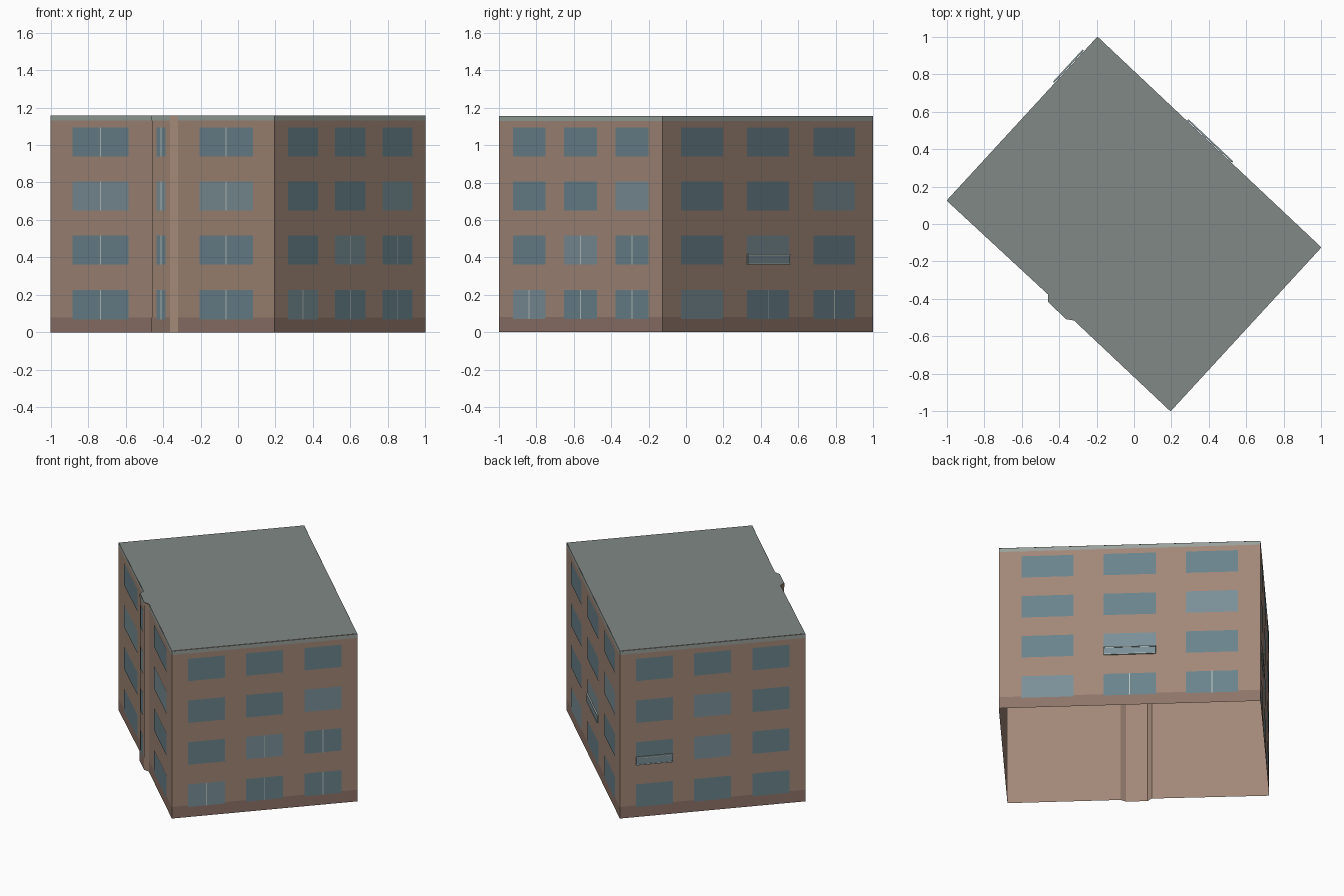
import bpy
from mathutils import Vector

if "Cube" in bpy.data.objects:
    bpy.data.objects.remove(bpy.data.objects["Cube"])

H = 1.157
ROWS = [(0.07, 0.226), (0.362, 0.517), (0.651, 0.806), (0.94, 1.094)]
COLS = [(0.087, 0.285), (0.40, 0.60), (0.715, 0.914)]


def material(name, rgb):
    m = bpy.data.materials.new(name)
    m.diffuse_color = (*rgb, 1)
    m.use_nodes = True
    m.node_tree.nodes["Principled BSDF"].inputs["Base Color"].default_value = m.diffuse_color
    return m


BRICK = material("brick", (0.36, 0.245, 0.185))
PLINTH = material("plinth_brick", (0.27, 0.175, 0.14))
ROOF = material("roof_grey", (0.22, 0.25, 0.235))
TRIM = material("roof_trim", (0.32, 0.355, 0.33))
GLASS = material("glass", (0.145, 0.23, 0.265))
PALE = material("pale_glass", (0.195, 0.28, 0.31))
FRAME = material("frame", (0.48, 0.54, 0.52))

# Footprint, counter-clockwise from the west corner, with the stair bay on the south-west wall
W, S, E, N = [Vector(p) for p in ((-1, 0.125), (0.195, -1), (1, -0.125), (-0.195, 1))]
BAY = [Vector(p) for p in ((-0.46, -0.375), (-0.46, -0.415), (-0.362, -0.508), (-0.32, -0.515))]
OUTLINE = [W, *BAY, S, E, N]


def mesh(name, verts, faces, mat):
    me = bpy.data.meshes.new(name)
    me.from_pydata(verts, [], faces)
    me.materials.append(mat)
    ob = bpy.data.objects.new(name, me)
    bpy.context.collection.objects.link(ob)
    return ob


def panel(name, wall, t, z, mat, off=0.002, depth=0):
    """Flat panel (or box when depth is given) on a wall, t being fractions along it."""
    a, b = wall
    d = b - a
    n = Vector((d.y, -d.x)).normalized()

    def quad(o):
        p, q = a + d * t[0] + n * o, a + d * t[1] + n * o
        return [(p.x, p.y, z[0]), (q.x, q.y, z[0]), (q.x, q.y, z[1]), (p.x, p.y, z[1])]
    verts, faces = quad(off + depth), [(0, 1, 2, 3)]
    if depth:
        verts += quad(off)
        faces += [(7, 6, 5, 4)] + [(i, i + 4, (i + 1) % 4 + 4, (i + 1) % 4) for i in range(4)]
    return mesh(name, verts, faces, mat)


def window(wall, t, z, mullion=False, pale=False, rail=False):
    panel("window", wall, t, z, PALE if pale else GLASS)
    if mullion:
        w = 0.003 / (wall[1] - wall[0]).length
        c = (t[0] + t[1]) / 2
        panel("mullion", wall, (c - w, c + w), z, FRAME, 0.003)
    if rail:
        panel("balcony_panel", wall, t, (0.364, 0.417), PALE, 0.003, 0.006)
        for zr in (0.364, 0.414):
            panel("balcony_rail", wall, t, (zr - 0.003, zr + 0.003), FRAME, 0.003, 0.009)


# Wall shell (open underneath) and roof
k = len(OUTLINE)
bottom = [(p.x, p.y, 0) for p in OUTLINE]
top = [(p.x, p.y, H) for p in OUTLINE]
mesh("walls", bottom + top, [(i, (i + 1) % k, (i + 1) % k + k, i + k) for i in range(k)], BRICK)
mesh("roof", [(x, y, H + 0.001) for x, y, z in top], [tuple(range(k))], ROOF)

# Plinth and roof trim on every main wall
SE, NE, NW = (S, E), (E, N), (N, W)
SW = [(W, BAY[0]), (BAY[1], BAY[2]), (BAY[3], S)]
for wall in (SE, NE, NW, *SW):
    panel("plinth", wall, (0, 1), (0, 0.08), PLINTH, 0.001)
    panel("roof_trim", wall, (0, 1), (1.13, H), TRIM, 0.001)

# Three-bay walls: (row, column) sets for mullions, paler panes and balconies
for wall, mull, pale, rail in (
        (SE, {(0, 0), (0, 1), (0, 2), (1, 1), (1, 2)}, {(0, 0), (1, 1), (2, 2)}, set()),
        (NE, {(0, 1), (0, 2)}, {(0, 0), (1, 1), (2, 2)}, {(1, 1)}),
        (NW, set(), {(1, 1), (2, 1)}, {(1, 0)})):
    for r, z in enumerate(ROWS):
        for c, t in enumerate(COLS):
            window(wall, t, z, (r, c) in mull, (r, c) in pale, (r, c) in rail)

# South-west wall: a wide window each side and a slim one on the stair bay
for wall, t in zip(SW, ((0.22, 0.773), (0.27, 0.77), (0.227, 0.777))):
    for r, z in enumerate(ROWS):
        window(wall, t, z, True, r == 2)
